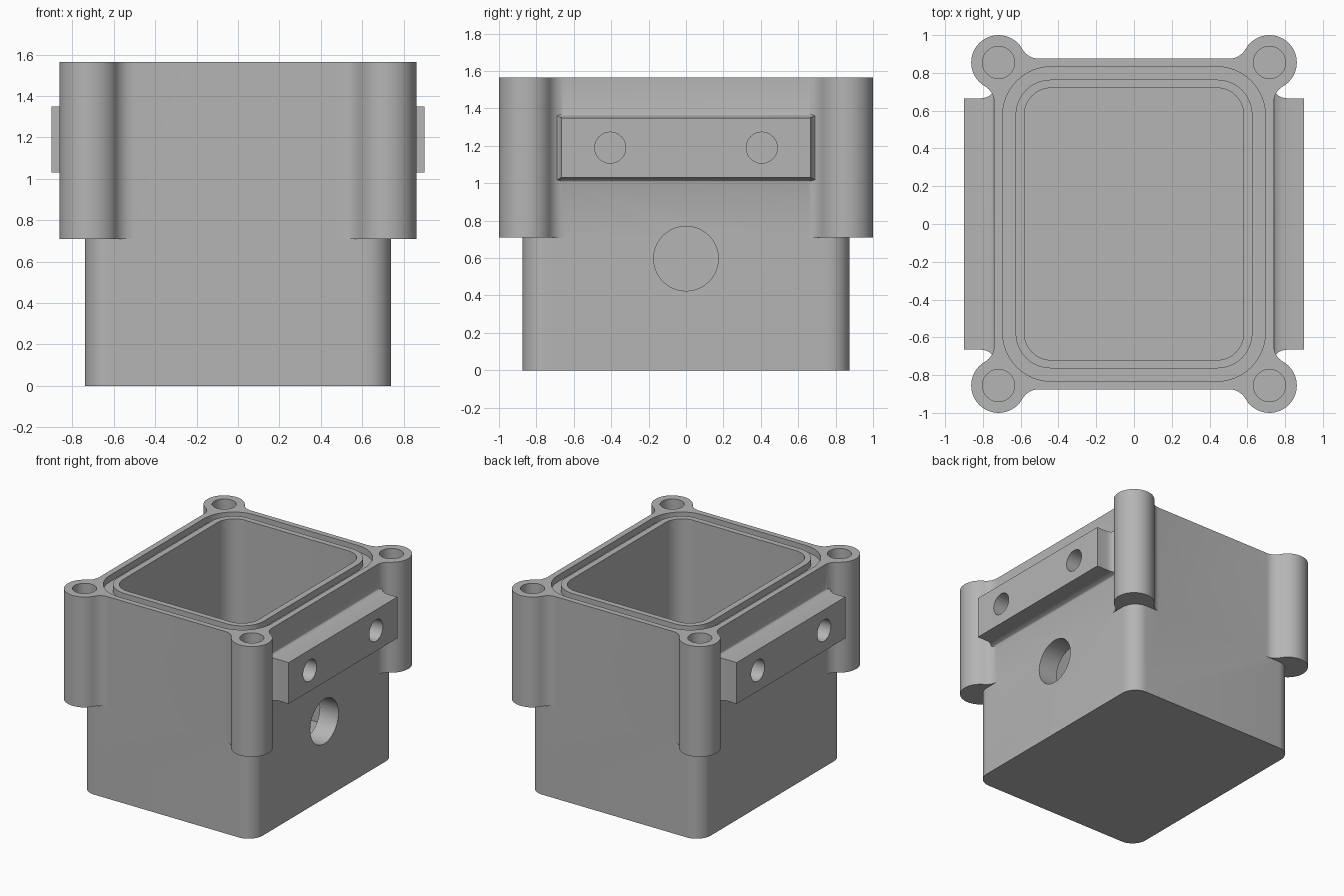
import bpy
import bmesh
from math import pi, cos, sin, atan2, sqrt, radians

if "Cube" in bpy.data.objects:
    bpy.data.objects.remove(bpy.data.objects["Cube"])

grey = bpy.data.materials.new("plain grey")
grey.use_nodes = True
colour = (0.46, 0.46, 0.46, 1)
grey.diffuse_color = colour
grey.node_tree.nodes["Principled BSDF"].inputs["Base Color"].default_value = colour

HALF_X, HALF_Y, TOP, SHOULDER = 0.74, 0.875, 1.565, 0.71
BOSS_X, BOSS_Y, BOSS_R, FILLET = 0.717, 0.855, 0.145, 0.1


def loft(name, rings):
    """Solid skinned through rings of matching points, capped at both ends."""
    bm = bmesh.new()
    loops = [[bm.verts.new(p) for p in ring] for ring in rings]
    for a, b in zip(loops, loops[1:]):
        for i in range(len(a)):
            j = (i + 1) % len(a)
            bm.faces.new((a[i], a[j], b[j], b[i]))
    bm.faces.new(loops[0])
    bm.faces.new(loops[-1])
    bmesh.ops.recalc_face_normals(bm, faces=bm.faces)
    mesh = bpy.data.meshes.new(name)
    bm.to_mesh(mesh)
    bm.free()
    mesh.materials.append(grey)
    obj = bpy.data.objects.new(name, mesh)
    bpy.context.collection.objects.link(obj)
    return obj


def prism(name, outline, z0, z1):
    return loft(name, [[(x, y, z) for x, y in outline] for z in (z0, z1)])


def arc(cx, cy, r, a0, a1, steps):
    return [(cx + r * cos(a0 + (a1 - a0) * i / steps),
             cy + r * sin(a0 + (a1 - a0) * i / steps)) for i in range(steps + 1)]


def four_way(quarter):
    """Mirror the outline of one corner to all four, anticlockwise."""
    flip = quarter[::-1]
    return (quarter + [(-x, y) for x, y in flip]
            + [(-x, -y) for x, y in quarter] + [(x, -y) for x, y in flip])


def rounded_rect(hx, hy, r):
    return four_way(arc(hx - r, hy - r, r, 0, pi / 2, 12))


def combine(target, tool, operation):
    mod = target.modifiers.new("combine", "BOOLEAN")
    mod.operation, mod.solver, mod.object = operation, "EXACT", tool
    bpy.context.view_layer.objects.active = target
    bpy.ops.object.modifier_apply(modifier=mod.name)
    bpy.data.objects.remove(tool)


def cylinder_x(name, y, z, r, x0, x1):
    circle = arc(y, z, r, 0, 2 * pi, 40)[:-1]
    return loft(name, [[(x, a, b) for a, b in circle] for x in (x0, x1)])


# Upper outline: straight walls blending by fillets into round corner bosses
reach = BOSS_R + FILLET
side_x = HALF_X + FILLET
side_y = BOSS_Y - sqrt(reach ** 2 - (side_x - BOSS_X) ** 2)
end_y = HALF_Y + FILLET
end_x = BOSS_X - sqrt(reach ** 2 - (end_y - BOSS_Y) ** 2)
a_side = atan2(side_y - BOSS_Y, side_x - BOSS_X)
a_end = atan2(end_y - BOSS_Y, end_x - BOSS_X)
corner = (arc(side_x, side_y, FILLET, pi, a_side + pi, 8)
          + arc(BOSS_X, BOSS_Y, BOSS_R, a_side, a_end, 28)[1:-1]
          + arc(end_x, end_y, FILLET, a_end - pi, -pi / 2, 8))

# Housing: plain lower box and the bossed upper part
housing = prism("housing", four_way(corner), SHOULDER, TOP)
combine(housing, prism("lower_box", rounded_rect(HALF_X, HALF_Y, 0.12), 0, SHOULDER), "UNION")

# Mounting bars with flared roots on both sides
for side in (1, -1):
    rings = []
    flare = [(0.9, 0)] + [(0.815 - 0.075 * sin(t * pi / 12), 1 - cos(t * pi / 12))
                          for t in range(7)] + [(0.68, 1)]
    for x, f in flare:
        hy, hz = 0.665 + 0.055 * f, 0.16 + 0.025 * f
        rings.append([(side * x, sy * hy, 1.19 + sz * hz)
                      for sy, sz in ((-1, -1), (1, -1), (1, 1), (-1, 1))])
    combine(housing, loft("mounting_bar", rings), "UNION")

# Open cavity
combine(housing, prism("cavity", rounded_rect(0.58, 0.72, 0.14), 0.165, TOP + 0.1), "DIFFERENCE")

# Seal groove round the rim
groove = prism("groove", rounded_rect(0.695, 0.832, 0.255), TOP - 0.05, TOP + 0.1)
combine(groove, prism("lip", rounded_rect(0.627, 0.764, 0.187), TOP - 0.2, TOP + 0.2), "DIFFERENCE")
combine(housing, groove, "DIFFERENCE")

# Blind screw holes in the bosses and the bars
for sx in (1, -1):
    for sy in (1, -1):
        circle = arc(sx * BOSS_X, sy * BOSS_Y, 0.085, 0, 2 * pi, 40)[:-1]
        combine(housing, prism("boss_hole", circle, TOP - 0.5, TOP + 0.1), "DIFFERENCE")
        combine(housing, cylinder_x("bar_hole", sy * 0.405, 1.19, 0.083, sx * 0.68, sx * 1.0),
                "DIFFERENCE")

# Cable entry through the left wall
combine(housing, cylinder_x("cable_entry", 0, 0.597, 0.173, 0.4, 1.0), "DIFFERENCE")

# Smooth curved walls, crisp edges
bpy.ops.object.select_all(action="DESELECT")
housing.select_set(True)
bpy.context.view_layer.objects.active = housing
bpy.ops.object.shade_smooth_by_angle(angle=radians(30))
